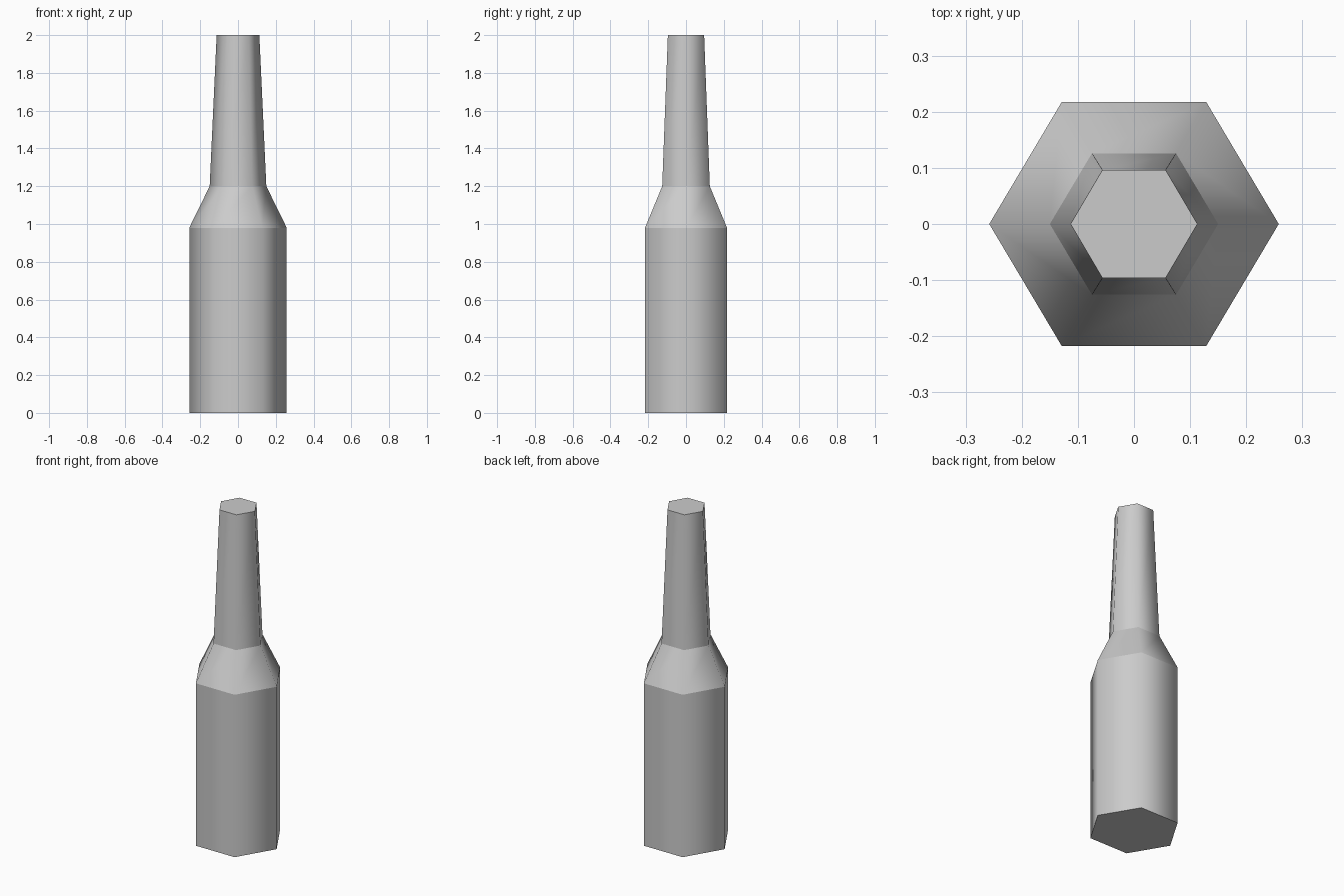
import bpy, bmesh, math

cube = bpy.data.objects.get("Cube")
if cube:
    bpy.data.objects.remove(cube, do_unlink=True)

grey = bpy.data.materials.new("plain grey")
grey.use_nodes = True
colour = (0.6, 0.6, 0.6, 1)
grey.diffuse_color = colour
grey.node_tree.nodes["Principled BSDF"].inputs["Base Color"].default_value = colour

SIDES = 6
# Bottle outline: half width, half depth, height
outline = [(0.258, 0.217, 0), (0.258, 0.217, 0.98),
           (0.15, 0.126, 1.2), (0.113, 0.096, 2)]

bm = bmesh.new()
apothem = math.cos(math.pi / SIDES)
rings = []
for width, depth, z in outline:
    angles = [math.tau * i / SIDES for i in range(SIDES)]
    rings.append([bm.verts.new((width * math.cos(a), depth / apothem * math.sin(a), z))
                  for a in angles])

# Body, shoulder and neck walls, rounded by shading
for low, high in zip(rings, rings[1:]):
    for i in range(SIDES):
        j = (i + 1) % SIDES
        bm.faces.new((low[i], low[j], high[j], high[i])).smooth = True

# Flat base and top
bm.faces.new(rings[0][::-1])
bm.faces.new(rings[-1])

# Crisp creases between the sections
for ring in rings:
    for i in range(SIDES):
        bm.edges.get((ring[i], ring[(i + 1) % SIDES])).smooth = False

mesh = bpy.data.meshes.new("bottle")
bm.to_mesh(mesh)
bm.free()
mesh.materials.append(grey)
bpy.context.collection.objects.link(bpy.data.objects.new("bottle", mesh))
